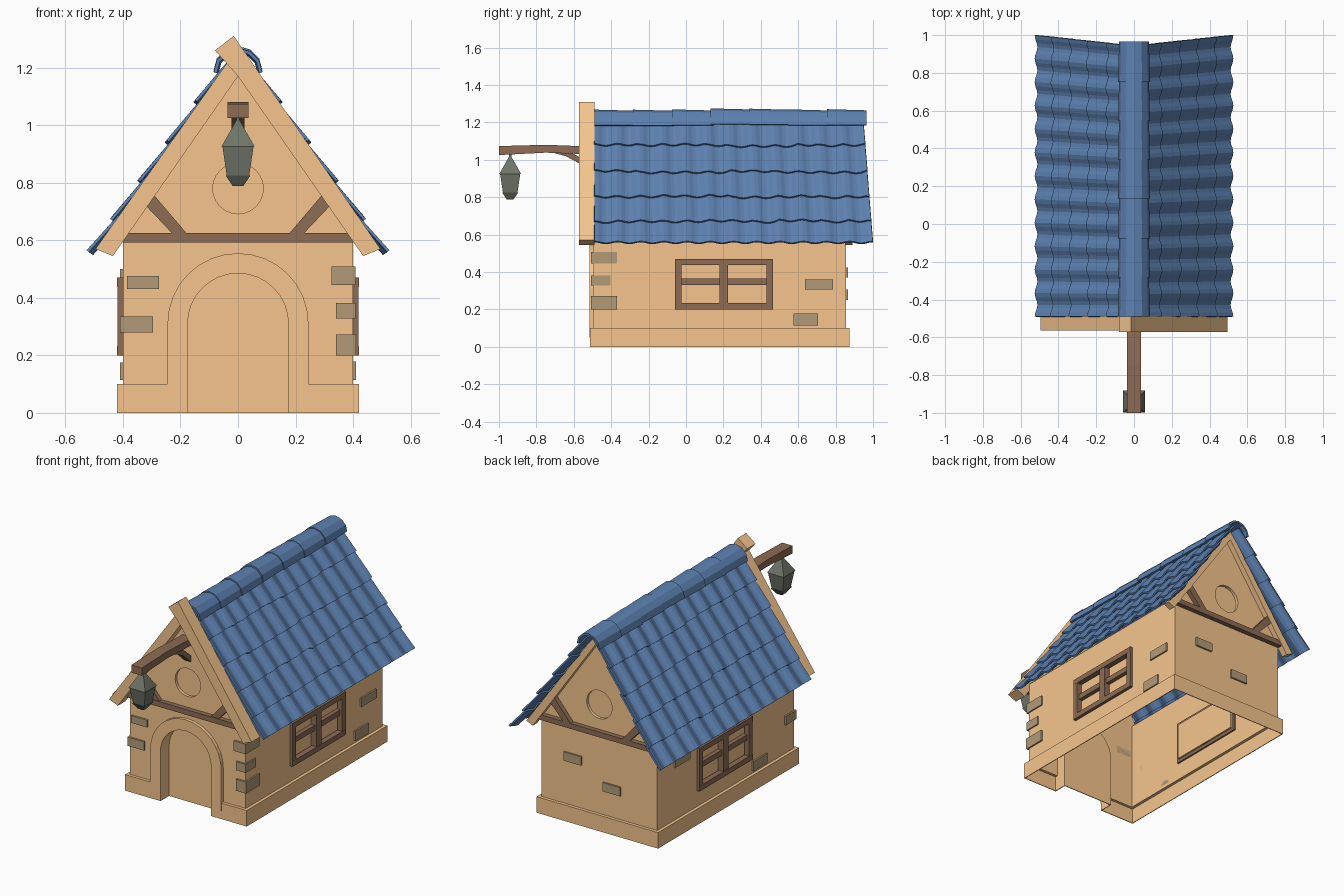
import bpy, bmesh, math, random
from mathutils import Matrix, Vector

if "Cube" in bpy.data.objects:
    bpy.data.objects.remove(bpy.data.objects["Cube"])

random.seed(4)

def mat(name, r, g, b):
    m = bpy.data.materials.new(name)
    m.diffuse_color = (r, g, b, 1)
    m.use_nodes = True
    m.node_tree.nodes["Principled BSDF"].inputs["Base Color"].default_value = m.diffuse_color
    return m

TAN = mat("plaster", .92, .56, .27)
BLUE = mat("roof_tile", .11, .22, .44)
BROWN = mat("timber", .27, .15, .09)
STONE = mat("stone", .45, .33, .19)
GLASS = mat("lantern_metal", .16, .175, .14)

def finish(name, bm, m=None, fix=True):
    if fix:
        bmesh.ops.recalc_face_normals(bm, faces=bm.faces)
    me = bpy.data.meshes.new(name)
    bm.to_mesh(me)
    bm.free()
    ob = bpy.data.objects.new(name, me)
    bpy.context.collection.objects.link(ob)
    if m:
        me.materials.append(m)
    return ob

def prism(name, pts, lo, hi, m=None, axis='y'):
    """Extrude a 2D outline: (x, z) along y, or (y, z) along x."""
    bm = bmesh.new()
    def P(p, d):
        return (p[0], d, p[1]) if axis == 'y' else (d, p[0], p[1])
    a = [bm.verts.new(P(p, lo)) for p in pts]
    b = [bm.verts.new(P(p, hi)) for p in pts]
    bm.faces.new(a)
    bm.faces.new(b[::-1])
    for i in range(len(pts)):
        j = (i + 1) % len(pts)
        bm.faces.new((a[i], b[i], b[j], a[j]))
    return finish(name, bm, m)

def box(name, x0, x1, y0, y1, z0, z1, m=None):
    return prism(name, [(x0, z0), (x1, z0), (x1, z1), (x0, z1)], y0, y1, m)

def arch(r, bottom, spring=.31, n=16):
    arc = [(r * math.cos(math.pi * i / n), spring + r * math.sin(math.pi * i / n)) for i in range(n + 1)]
    return [(r, bottom)] + arc + [(-r, bottom)]

def circle(r, n=24):
    return [(r * math.cos(math.tau * i / n), .78 + r * math.sin(math.tau * i / n)) for i in range(n)]

def helper(ob):
    ob.hide_render = True
    ob.display_type = 'WIRE'
    return ob

def cut(ob, *cutters):
    for c in cutters:
        mod = ob.modifiers.new("cut", 'BOOLEAN')
        mod.operation = 'DIFFERENCE'
        mod.solver = 'EXACT'
        mod.object = helper(c)

def mirrored(pts):
    return [(-x, z) for x, z in pts]

# Cutters: thin-walled interior (leaving pockets behind the recesses), doorway, windows
interior = box("cutter_interior", -.395, .395, -.49, .85, -.1, 1.5)
pockets = [prism("pocket_round_front", circle(.093), -.6, -.472), prism("pocket_round_back", circle(.093), .832, 1),
           box("pocket_right", .374, .5, -.04, .445, .22, .45), box("pocket_left", -.5, -.374, -.04, .445, .22, .45)]
cut(interior, *pockets)
door_hole = prism("cutter_door", arch(.175, -.1), -.7, -.43)
rounds = [prism("cutter_round_front", circle(.088), -.7, -.477), prism("cutter_round_back", circle(.088), .837, 1.1)]
panes = [box("cutter_window_right", .379, .5, -.035, .44, .225, .445),
         box("cutter_window_left", -.5, -.379, -.035, .44, .225, .445)]
plinth_core = box("cutter_plinth", -.415, .415, -.509, .87, -.1, .095)

# Walls with gables, plinth, arched door surround and recessed door
walls = prism("walls", [(-.4, .094), (.4, .094), (.4, .64), (0, 1.2), (-.4, .64)], -.495, .855, TAN)
cut(walls, interior, door_hole, *rounds, *panes)
plinth = box("plinth", -.42, .42, -.514, .875, 0, .1, TAN)
cut(plinth, interior, plinth_core, door_hole)
surround = prism("door_surround", arch(.245, .05), -.516, -.491, TAN)
cut(surround, door_hole, plinth_core)
door = prism("door_recess", arch(.18, 0), -.51, -.425, TAN)
cut(door, door_hole)

# Barge boards: the front pair crosses at the apex, the back pair tucks under the roof
prism("barge_board_right", [(-.08, 1.26), (-.015, 1.31), (.495, .57), (.435, .545), (0, 1.17)], -.572, -.49, TAN)
prism("barge_board_left", [(0, 1.17), (0, 1.27), (-.495, .57), (-.435, .545)], -.565, -.49, TAN)
back = [(0, 1.17), (0, 1.235), (.48, .565), (.435, .545)]
prism("back_barge_right", back, .85, .89, TAN)
prism("back_barge_left", mirrored(back), .85, .89, TAN)

# Gable timbers on both ends
brace = [(.32, .72), (.29, .755), (.175, .62), (.225, .62)]
for end, y0, y1 in (("front", -.525, -.491), ("back", .851, .885)):
    box(end + "_tie_beam", -.4, .4, y0, y1, .592, .625, BROWN)
    prism(end + "_brace_right", brace, y0 + .005, y1, BROWN)
    prism(end + "_brace_left", mirrored(brace), y0 + .005, y1, BROWN)

# Side window frames
for side, s in (("right", 1), ("left", -1)):
    def bar(part, x0, x1, *yz):
        box(f"window_{side}_{part}", min(s * x0, s * x1), max(s * x0, s * x1), *yz, BROWN)
    bar("head", .385, .42, -.06, .465, .437, .47)
    bar("sill", .385, .42, -.06, .465, .20, .233)
    bar("stile_front", .385, .419, -.06, -.025, .22, .45)
    bar("stile_back", .385, .419, .43, .465, .22, .45)
    bar("mullion", .377, .418, .18, .225, .22, .45)
    bar("crossbar", .377, .405, -.04, .445, .33, .364)

# Stones set in the walls, trimmed so nothing pokes inside
stones = [(-.385, -.275, -.507, -.48, .43, .475), (-.41, -.295, -.507, -.40, .28, .335),
          (.325, .408, -.507, -.37, .445, .508), (.34, .408, -.507, -.405, .328, .382),
          (.34, .41, -.507, -.37, .20, .272), (.385, .41, .635, .785, .305, .36),
          (.385, .41, .575, .705, .115, .178), (-.41, -.385, .54, .69, .43, .50),
          (-.41, -.385, -.22, -.08, .115, .175), (.12, .24, .84, .866, .37, .425),
          (-.15, -.03, .84, .866, .25, .305)]
for i, b in enumerate(stones):
    cut(box(f"wall_stone_{i + 1}", *b, STONE), interior)

# Roof: five overlapping courses of wavy tiles, mirrored to the other slope
normal = Vector((1.4, 0, 1)).normalized()
edges = [.01, .125, .225, .32, .415, .497]
PERIODS, SEG = 12, 6
bm = bmesh.new()
for r in range(5):
    top, low = max(.01, edges[r] - .012), edges[r + 1]
    wobble = [random.uniform(-.004, .004) for _ in range(PERIODS + 1)]
    rows = []
    for x, lift in ((top, .004), (low, .022 if r == 4 else .019)):
        y_end = .945 + .055 * x / .5
        line = []
        for i in range(PERIODS * SEG + 1):
            t = i / (PERIODS * SEG)
            wave = .009 * math.cos(math.tau * i / SEG)
            xx = x + (wobble[i // SEG] if x == low and r < 4 else 0)
            p = Vector((xx, -.49 + (y_end + .49) * t, 1.24 - 1.4 * xx)) + normal * (lift + wave)
            line.append(bm.verts.new(p))
        rows.append(line)
    a, b = rows
    for i in range(len(a) - 1):
        bm.faces.new((a[i], b[i], b[i + 1], a[i + 1]))
tiles = finish("roof_tiles", bm, BLUE, fix=False)
sol = tiles.modifiers.new("thickness", 'SOLIDIFY')
sol.thickness = .01
sol.offset = 0
tiles.modifiers.new("other_slope", 'MIRROR').use_axis = (True, False, False)

# Ridge caps: seven overlapping curved tiles
bm = bmesh.new()
STEP = 1.45 / 7
for k in range(7):
    drop = random.uniform(-.006, .004)
    y0 = -.49 + k * STEP
    rings = []
    for y, rad in ((y0, .079), (min(y0 + STEP + .015, .965), .073)):
        rings.append([bm.verts.new((rad * math.cos(math.pi * i / 6), y,
                                    1.188 + drop + rad * math.sin(math.pi * i / 6))) for i in range(7)])
    for i in range(6):
        bm.faces.new((rings[0][i], rings[1][i], rings[1][i + 1], rings[0][i + 1]))
ridge = finish("ridge_caps", bm, BLUE, fix=False)
sol = ridge.modifiers.new("thickness", 'SOLIDIFY')
sol.thickness = .012
sol.offset = 0

# Lantern arm with curved brace
prism("lantern_arm", [(-1, 1.025), (-1, 1.073), (-.75, 1.08), (-.491, 1.07), (-.491, 1.028), (-.75, 1.038)],
      -.036, .036, BROWN, axis='x')
prism("arm_brace", [(-.72, 1.04), (-.64, 1.018), (-.57, .98), (-.491, .91), (-.491, .95), (-.56, 1.01), (-.62, 1.04)],
      -.022, .022, BROWN, axis='x')

# Square hanging lantern: hook, roof, body and tapered foot
box("lantern_hook", -.006, .006, -.946, -.934, 1.0, 1.04, GLASS)
bm = bmesh.new()
for low, high, z0, z1 in ((.058, .004, .925, 1.02), (.039, .054, .825, .925), (.018, .043, .788, .825)):
    bmesh.ops.create_cone(bm, cap_ends=True, segments=4, radius1=low * 2 ** .5, radius2=high * 2 ** .5, depth=z1 - z0,
                          matrix=Matrix.Translation((0, -.94, (z0 + z1) / 2)) @ Matrix.Rotation(math.pi / 4, 4, 'Z'))
finish("lantern", bm, GLASS)
